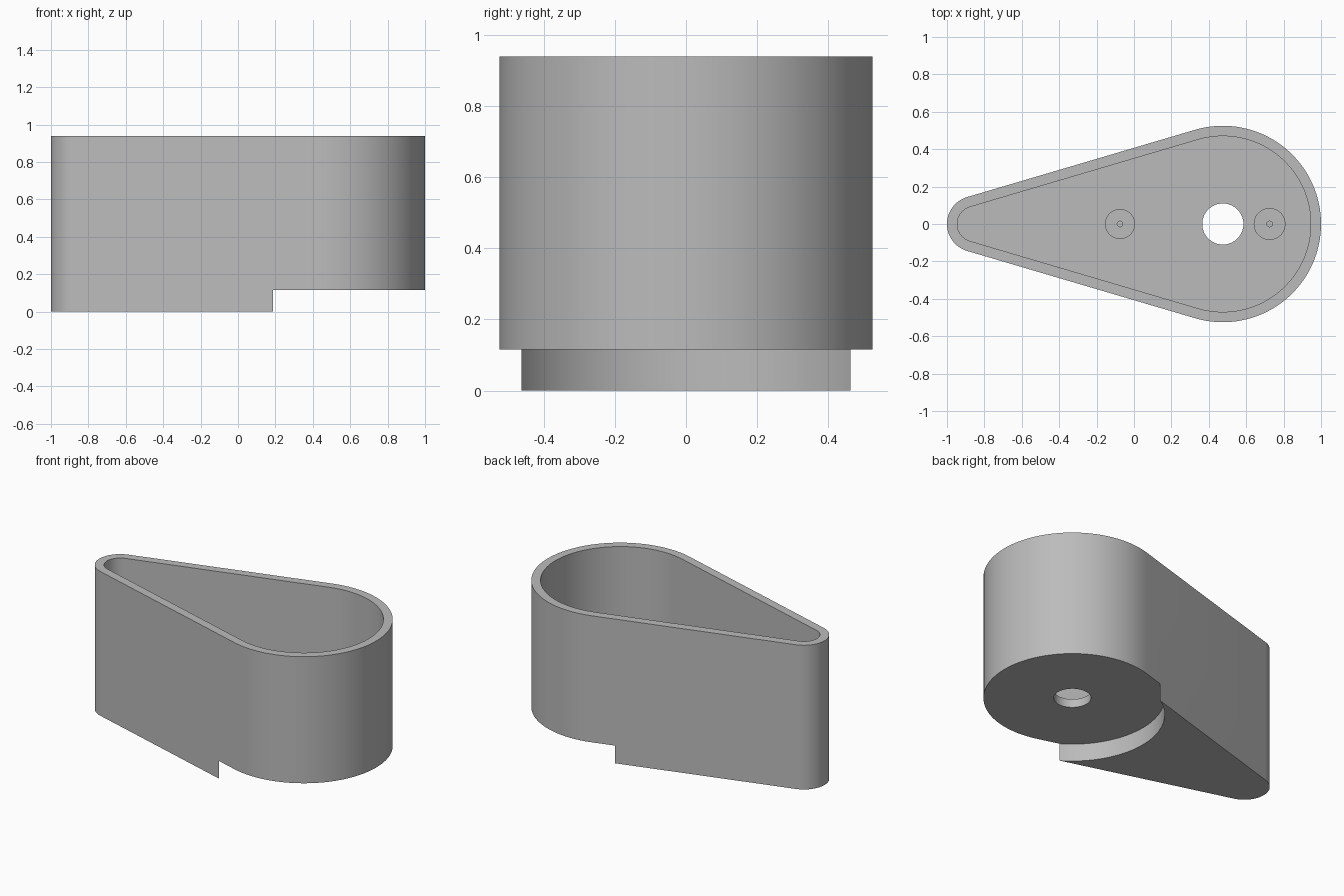
import bpy, bmesh, math

cube = bpy.data.objects.get("Cube")
if cube:
    bpy.data.objects.remove(cube)

HEIGHT, STEP, FLOOR, WALL = 0.94, 0.115, 0.17, 0.055
BIG_X, BIG_R = 0.475, 0.525
TIP_X, TIP_R = -0.85, 0.15

grey = bpy.data.materials.new("plain grey")
grey.use_nodes = True
colour = (0.5, 0.5, 0.5, 1)
grey.diffuse_color = colour
grey.node_tree.nodes["Principled BSDF"].inputs["Base Color"].default_value = colour


def arc(cx, r, start, end, n):
    return [(cx + r * math.cos(start + (end - start) * i / n),
             r * math.sin(start + (end - start) * i / n)) for i in range(n + 1)]


def teardrop(inset):
    # two arcs joined by their common tangents
    a = math.acos((TIP_R - BIG_R) / (BIG_X - TIP_X))
    return (arc(BIG_X, BIG_R - inset, -a, a, 72)
            + arc(TIP_X, TIP_R - inset, a, 2 * math.pi - a, 28))


def circle(cx, r, n=64):
    return arc(cx, r, 0, 2 * math.pi, n)[:-1]


def prism(name, outline, z0, z1):
    bm = bmesh.new()
    base = bm.faces.new([bm.verts.new((x, y, z0)) for x, y in outline])
    top = bmesh.ops.extrude_face_region(bm, geom=[base])["geom"]
    bmesh.ops.translate(bm, vec=(0, 0, z1 - z0),
                        verts=[v for v in top if isinstance(v, bmesh.types.BMVert)])
    bmesh.ops.recalc_face_normals(bm, faces=bm.faces)
    mesh = bpy.data.meshes.new(name)
    bm.to_mesh(mesh)
    bm.free()
    mesh.materials.append(grey)
    obj = bpy.data.objects.new(name, mesh)
    bpy.context.collection.objects.link(obj)
    return obj


def activate(obj):
    bpy.ops.object.select_all(action="DESELECT")
    obj.select_set(True)
    bpy.context.view_layer.objects.active = obj


def cut(obj, outline, z0, z1):
    cutter = prism("cutter", outline, z0, z1)
    cutter.hide_render = True
    activate(obj)
    mod = obj.modifiers.new("cut", "BOOLEAN")
    mod.operation, mod.solver, mod.object = "DIFFERENCE", "EXACT", cutter
    bpy.ops.object.modifier_apply(modifier=mod.name)
    bpy.data.objects.remove(cutter)


def smooth(obj):
    activate(obj)
    bpy.ops.object.shade_smooth_by_angle(angle=math.radians(30))


# Open teardrop housing with a round step below and a shaft hole
housing = prism("housing", teardrop(0), 0, HEIGHT)
cut(housing, teardrop(WALL), FLOOR, HEIGHT + 0.1)
cut(housing, circle(BIG_X, 0.545, 128), -0.1, STEP)
cut(housing, circle(BIG_X, 0.11), 0, FLOOR + 0.1)
smooth(housing)

# Screw posts with pilot holes
for name, x, r in (("front_screw_post", 0.725, 0.085), ("rear_screw_post", -0.075, 0.08)):
    post = prism(name, circle(x, r, 48), FLOOR - 0.01, FLOOR + 0.2)
    cut(post, circle(x, 0.015, 24), FLOOR, FLOOR + 0.3)
    smooth(post)
